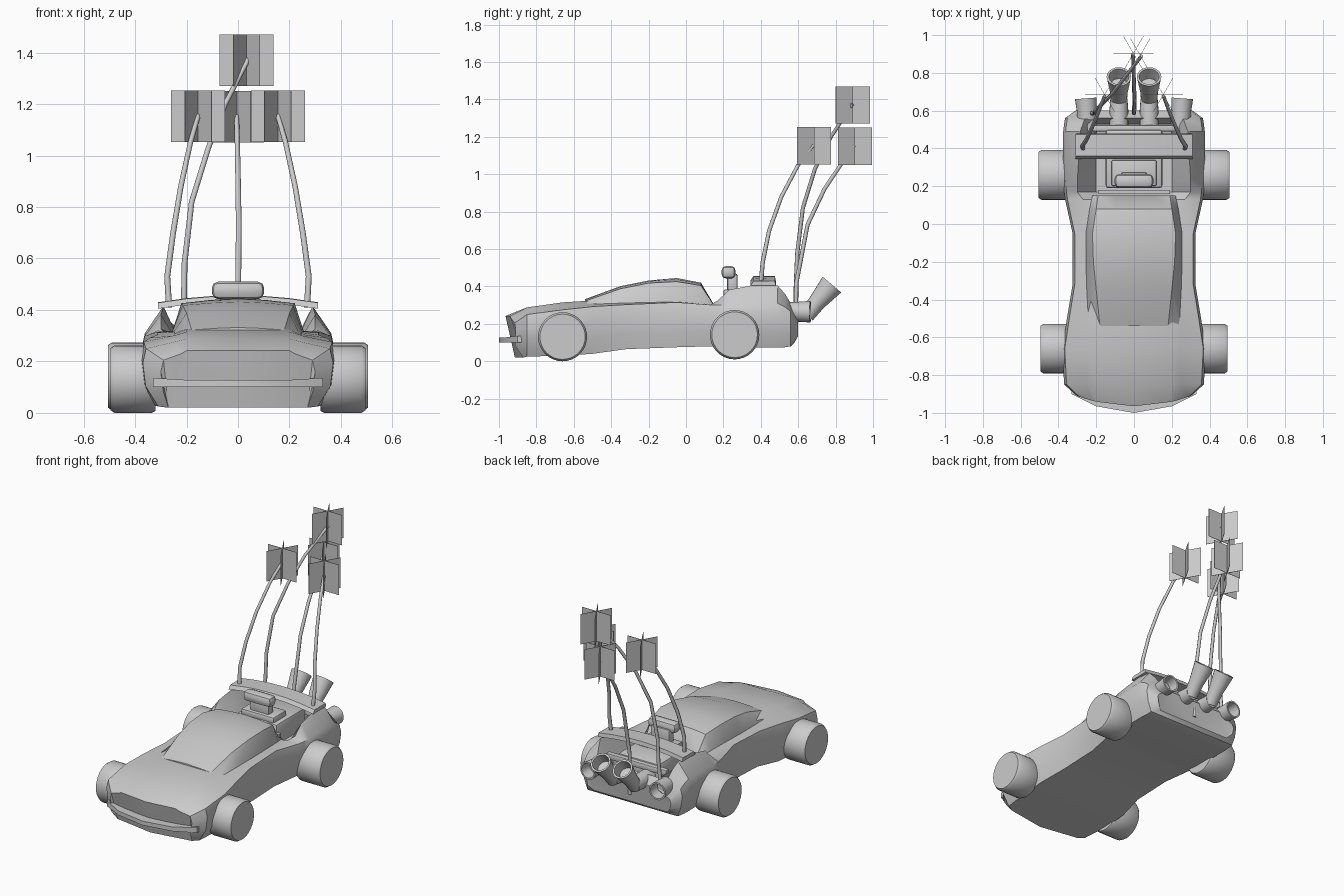
import bpy, bmesh, math
from mathutils import Vector

if "Cube" in bpy.data.objects:
    bpy.data.objects.remove(bpy.data.objects["Cube"])

GREY = bpy.data.materials.new("light_grey")
GREY.diffuse_color = (0.6, 0.6, 0.6, 1)
GREY.use_nodes = True
GREY.node_tree.nodes["Principled BSDF"].inputs["Base Color"].default_value = GREY.diffuse_color


def finish(name, bm, angle=35, recalc=True):
    if recalc:
        bmesh.ops.recalc_face_normals(bm, faces=bm.faces)
    me = bpy.data.meshes.new(name)
    bm.to_mesh(me)
    bm.free()
    ob = bpy.data.objects.new(name, me)
    bpy.context.collection.objects.link(ob)
    me.materials.append(GREY)
    bpy.ops.object.select_all(action='DESELECT')
    ob.select_set(True)
    bpy.context.view_layer.objects.active = ob
    bpy.ops.object.shade_smooth_by_angle(angle=math.radians(angle))
    return ob


def loft(name, rings, angle=35):
    """Skin closed rings of equal length and cap both ends."""
    bm = bmesh.new()
    vs = [[bm.verts.new(p) for p in r] for r in rings]
    n = len(rings[0])
    for a, b in zip(vs, vs[1:]):
        for i in range(n):
            j = (i + 1) % n
            bm.faces.new((a[i], a[j], b[j], b[i]))
    caps = [bm.faces.new(vs[0][::-1]), bm.faces.new(vs[-1])]
    bmesh.ops.triangulate(bm, faces=caps)
    return finish(name, bm, angle)


def mirrored(half):
    """Half section from bottom centre to top centre -> full ring."""
    return half + [(-x, y, z) for x, y, z in half[-2:0:-1]]


def tube(name, pts, radii, sides=16, hollow=False):
    pts = [Vector(p) for p in pts]
    up = Vector((0, 0, 1))
    data = []
    for i, p in enumerate(pts):
        d = (pts[min(i + 1, len(pts) - 1)] - pts[max(i - 1, 0)]).normalized()
        data.append((p, d, radii[i]))
    if hollow:
        p, d, r = data[-1]
        data += [(p, d, r * 0.82), (p - d * 0.07, d, r * 0.7)]
    rings = []
    for p, d, r in data:
        q = up.rotation_difference(d)
        rings.append([p + q @ Vector((r * math.cos(t), r * math.sin(t), 0))
                      for t in (2 * math.pi * k / sides for k in range(sides))])
    return loft(name, rings, 50)


def box(name, lo, hi, bevel=0.0, top_scale=1.0):
    bm = bmesh.new()
    bmesh.ops.create_cube(bm, size=1)
    for v in bm.verts:
        s = top_scale if v.co.z > 0 else 1
        v.co = [(a + b) / 2 + c * (b - a) * k
                for a, b, c, k in zip(lo, hi, v.co, (s, s, 1))]
    if bevel:
        bmesh.ops.bevel(bm, geom=bm.edges[:], offset=bevel, segments=2,
                        affect='EDGES', profile=0.5)
    return finish(name, bm)


# Body shell: y, floor half width, floor z, half width, shoulder z,
# deck edge x, deck edge z, deck centre z
BODY = [
    (-.965, .27, .02, .30, .205, .22, .23, .242),
    (-.85, .31, .025, .37, .25, .25, .275, .288),
    (-.66, .33, .03, .38, .275, .25, .30, .315),
    (-.50, .33, .04, .355, .292, .25, .305, .325),
    (-.32, .30, .065, .325, .303, .25, .312, .315),
    (-.05, .30, .075, .325, .315, .26, .318, .315),
    (.13, .33, .08, .365, .302, .27, .302, .295),
    (.17, .335, .08, .37, .30, .30, .325, .22),
    (.23, .335, .075, .375, .30, .30, .382, .22),
    (.40, .335, .075, .375, .31, .29, .415, .22),
    (.49, .335, .075, .375, .31, .285, .405, .22),
    (.53, .33, .075, .37, .29, .27, .36, .24),
    (.56, .33, .08, .365, .265, .26, .31, .30),
    (.60, .27, .10, .31, .20, .22, .24, .25),
]
rings = []
for y, wb, zb, w, zs, xe, ze, zc in BODY:
    half = [(0, zb), (wb, zb), (w * .97, zb + (zs - zb) * .35),
            (w, zs - (zs - zb) * .25), (w * .965, zs), (xe, ze),
            (.20, zc), (0, zc)]
    ring = []
    for x, z in half:
        dy = 0
        if y < -.9:                      # bowed nose, tucked chin
            dy = .6 * x * x + (.05 if z < .05 else 0)
        elif y > .59 and z < .11:        # tucked tail
            dy = -.02
        ring.append((x, y + dy, z))
    rings.append(mirrored(ring))
loft("body_shell", rings, 32)

# Cabin canopy: y, base x, base z, roof edge x, roof edge z, ridge z
CABIN = [
    (-.54, .24, .305, .18, .322, .332), (-.35, .25, .315, .20, .388, .402),
    (-.20, .255, .318, .215, .418, .432), (-.05, .255, .32, .22, .426, .445),
    (.08, .235, .312, .20, .405, .42), (.15, .22, .295, .19, .298, .302),
]
loft("cabin_canopy", [mirrored([(0, y, .26), (xe, y, .26), (xe, y, ze),
                                (xt, y, zt), (xt * .5, y, zt * .35 + zc * .65),
                                (0, y, zc)])
                      for y, xe, ze, xt, zt, zc in CABIN], 32)

# Front bumper lip, following the nose
loft("front_lip", [[(x, y, .10), (x, y, .128 + tip), (x, -.88, .128 + tip), (x, -.88, .10)]
                   for x, y, tip in ((-.33, -.90, .008), (-.2, -.965, 0), (0, -1, 0),
                                     (.2, -.965, 0), (.33, -.90, .008))], 20)

# Wheels
for end, y, z, r, outer in (("front", -.66, .131, .131, .495), ("rear", .26, .142, .132, .505)):
    for side, s in (("right", 1), ("left", -1)):
        tube(f"{end}_{side}_wheel",
             [(s * x, y, z) for x in (.32, .335, outer - .015, outer)],
             (r - .008, r, r, r - .01), 32)

# Arched roll bar wing over the engine
loft("roll_bar_wing", [[(x, .345, .405 + a), (x, .36, .428 + a),
                        (x, .475, .43 + a), (x, .48, .405 + a)]
                       for x, a in ((x, .027 * (1 - (x / .31) ** 2))
                                    for x in (-.31, -.2, -.1, 0, .1, .2, .31))])

# Engine block, intake stem and scoop, rear cross bars
box("engine_block", (-.15, .19, .2), (.15, .50, .35), .015)
box("engine_cover", (-.12, .20, .34), (.12, .34, .385), .012)
box("intake_stem", (-.07, .22, .36), (.07, .275, .47), .012)
box("intake_scoop", (-.102, .19, .442), (.102, .265, .51), .025)
box("bay_front_rail", (-.19, .16, .27), (.19, .18, .31))
box("bay_rear_rail", (-.22, .49, .30), (.22, .525, .34), .008)

# Exhausts: outer stubs and raised inner horns
for side, s in (("right", 1), ("left", -1)):
    tube(f"{side}_side_exhaust", [(s * .245, .48, .265), (s * .25, .60, .265),
                                  (s * .255, .665, .265)],
         (.05, .053, .058), 20, True)
    tube(f"{side}_exhaust_pipe", [(s * .08, .50, .26), (s * .08, .60, .26), (s * .08, .665, .26)],
         (.05, .05, .045), 20)
    tube(f"{side}_exhaust_horn", [(s * .08, .645, .245), (s * .08, .70, .315), (s * .08, .78, .41)],
         (.042, .047, .065), 20, True)

# Bent poles, each with a three-plane star flag
SIDE_POLE = [(.268, .40, .41), (.275, .41, .53), (.252, .445, .70),
             (.222, .51, .88), (.185, .60, 1.05), (.155, .68, 1.155)]
POLES = {
    "right": (SIDE_POLE, (.155, .685, 1.152)),
    "left": ([(-x, y, z) for x, y, z in SIDE_POLE], (-.155, .685, 1.152)),
    "middle": ([(0, .585, .15), (0, .59, .42), (.003, .65, .73), (0, .74, .92),
                (-.003, .84, 1.07), (-.006, .90, 1.155)], (-.003, .903, 1.15)),
    "tall": ([(-.23, .585, .22), (-.21, .588, .42), (-.208, .595, .58), (-.18, .625, .82),
              (-.115, .69, 1.03), (-.05, .775, 1.2), (.04, .89, 1.375)], (.033, .892, 1.37)),
}
for name, (path, centre) in POLES.items():
    n = len(path)
    tube(f"{name}_pole", path, [.012 - .003 * i / n for i in range(n)], 8)
    bm = bmesh.new()
    c = Vector(centre)
    for k in range(3):
        a = math.radians(60 * k)
        d = Vector((math.cos(a), math.sin(a), 0)) * .105
        t = Vector((-math.sin(a), math.cos(a), 0)) * .001
        h = Vector((0, 0, .1))
        # thin double-sided plate
        q = [[bm.verts.new(c + sd * d + sh * h + st * t)
              for sd, sh in ((-1, -1), (1, -1), (1, 1), (-1, 1))] for st in (-1, 1)]
        bm.faces.new(q[0])
        bm.faces.new(q[1][::-1])
        for i in range(4):
            j = (i + 1) % 4
            bm.faces.new((q[0][j], q[0][i], q[1][i], q[1][j]))
    finish(f"{name}_star_flag", bm)
